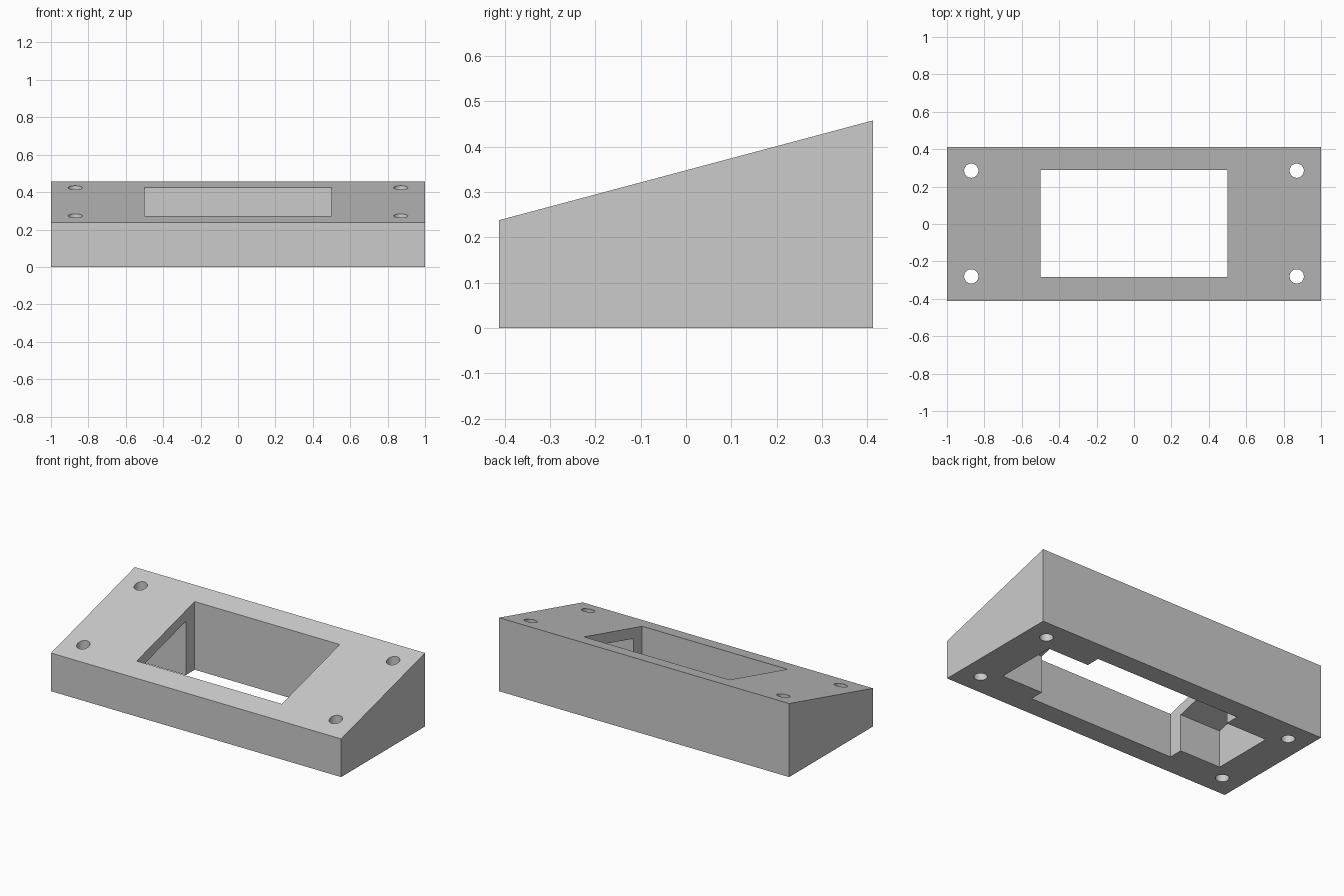
import bpy
import bmesh
import math

if "Cube" in bpy.data.objects:
    bpy.data.objects.remove(bpy.data.objects["Cube"], do_unlink=True)

HALF_DEPTH = 0.4125
FRONT_Z, BACK_Z = 0.238, 0.458
SLOPE = (BACK_Z - FRONT_Z) / (2 * HALF_DEPTH)

grey = bpy.data.materials.new("plain grey")
grey.use_nodes = True
colour = (0.6, 0.6, 0.6, 1)
grey.diffuse_color = colour
grey.node_tree.nodes["Principled BSDF"].inputs["Base Color"].default_value = colour


def sloped_block(name, half_width, y0, y1, bottom, lift):
    """Block whose top runs parallel to the wedge top, offset by lift."""
    bm = bmesh.new()
    profile = [(y0, bottom), (y1, bottom)]
    profile += [(y, FRONT_Z + SLOPE * (y + HALF_DEPTH) + lift) for y in (y1, y0)]
    face = bm.faces.new([bm.verts.new((-half_width, y, z)) for y, z in profile])
    new = bmesh.ops.extrude_face_region(bm, geom=[face])["geom"]
    verts = [v for v in new if isinstance(v, bmesh.types.BMVert)]
    bmesh.ops.translate(bm, verts=verts, vec=(2 * half_width, 0, 0))
    bmesh.ops.recalc_face_normals(bm, faces=bm.faces)
    mesh = bpy.data.meshes.new(name)
    bm.to_mesh(mesh)
    bm.free()
    mesh.materials.append(grey)
    obj = bpy.data.objects.new(name, mesh)
    bpy.context.collection.objects.link(obj)
    return obj


# Wedge body
body = sloped_block("wedge_bracket", 1, -HALF_DEPTH, HALF_DEPTH, 0, 0)

# Window through the middle, and side pockets open underneath
cutters = [
    sloped_block("window_cutter", 0.5, -0.283, 0.288, -0.1, 0.1),
    sloped_block("pocket_cutter", 0.78, -0.195, 0.2, -0.1, -0.067),
]

# Vertical screw holes in the corners
for x in (-0.87, 0.87):
    for y in (-0.28, 0.285):
        bpy.ops.mesh.primitive_cylinder_add(
            vertices=40, radius=0.038, depth=1, location=(x, y, 0.25))
        hole = bpy.context.object
        hole.name = "screw_hole_cutter"
        hole.data.materials.append(grey)
        cutters.append(hole)

# Cut everything out of the body
bpy.ops.object.select_all(action="DESELECT")
bpy.context.view_layer.objects.active = body
body.select_set(True)
for cutter in cutters:
    cutter.hide_render = True
    cut = body.modifiers.new("cut", "BOOLEAN")
    cut.operation = "DIFFERENCE"
    cut.solver = "EXACT"
    cut.object = cutter
    bpy.ops.object.modifier_apply(modifier=cut.name)
for cutter in cutters:
    bpy.data.objects.remove(cutter, do_unlink=True)

# Smooth hole walls, crisp edges elsewhere
bpy.ops.object.shade_smooth_by_angle(angle=math.radians(30))
